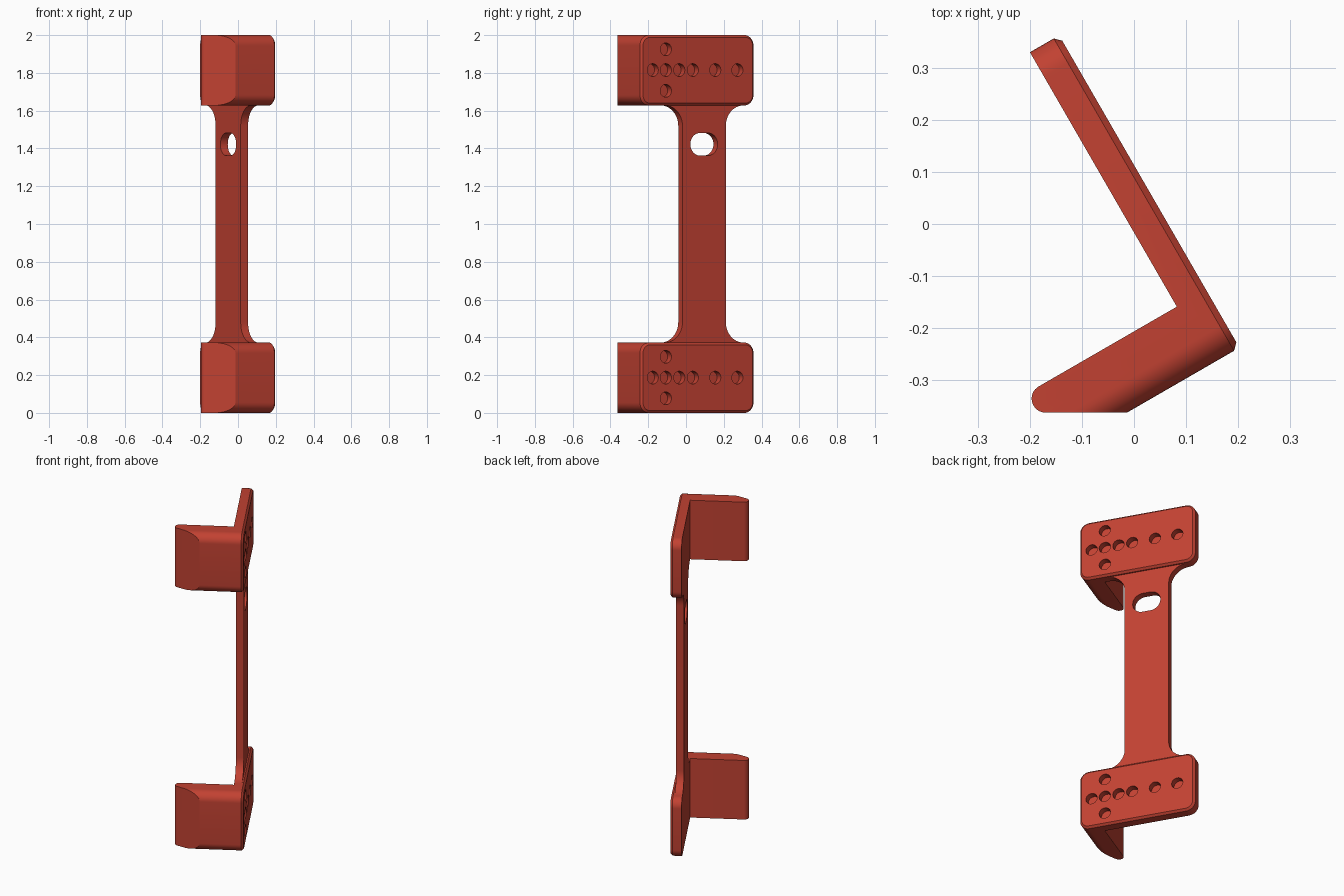
import bpy
import bmesh
from math import cos, sin, radians
from mathutils import Matrix

cube = bpy.data.objects.get("Cube")
if cube:
    bpy.data.objects.remove(cube, do_unlink=True)

red = bpy.data.materials.new("brick red")
red.use_nodes = True
red.diffuse_color = (0.54, 0.054, 0.032, 1)
red.node_tree.nodes["Principled BSDF"].inputs["Base Color"].default_value = red.diffuse_color

# Local frame: x runs along the plate, y goes inward through it, z is up
FRAME = Matrix.Translation((0.203, -0.238, 0)) @ Matrix.Rotation(radians(120), 4, 'Z')
LENGTH, HEIGHT, THICK = 0.694, 0.372, 0.065


def arc(cx, cy, r, start, end, steps=10):
    angles = [radians(start + (end - start) * i / steps) for i in range(steps + 1)]
    return [(cx + r * cos(a), cy + r * sin(a)) for a in angles]


def rounded_rect(x0, x1, z0, z1, r):
    return (arc(x1 - r, z1 - r, r, 0, 90) + arc(x0 + r, z1 - r, r, 90, 180)
            + arc(x0 + r, z0 + r, r, 180, 270) + arc(x1 - r, z0 + r, r, 270, 360))


def loft(bm, rings):
    """Skin matching rings of 3D points and cap both ends."""
    loops = [[bm.verts.new(p) for p in ring] for ring in rings]
    n = len(loops[0])
    for a, b in zip(loops, loops[1:]):
        for i in range(n):
            bm.faces.new((a[i], a[(i + 1) % n], b[(i + 1) % n], b[i]))
    bm.faces.new(loops[0][::-1])
    bm.faces.new(loops[-1])


def through(outline, y):
    return [(x, y, z) for x, z in outline]


def make(name, lofts):
    bm = bmesh.new()
    for rings in lofts:
        loft(bm, rings)
    bmesh.ops.remove_doubles(bm, verts=bm.verts, dist=0.00001)
    bmesh.ops.recalc_face_normals(bm, faces=bm.faces)
    mesh = bpy.data.meshes.new(name)
    bm.to_mesh(mesh)
    bm.free()
    mesh.materials.append(red)
    ob = bpy.data.objects.new(name, mesh)
    bpy.context.collection.objects.link(ob)
    ob.matrix_world = FRAME
    return ob


def activate(ob):
    bpy.ops.object.select_all(action='DESELECT')
    ob.select_set(True)
    bpy.context.view_layer.objects.active = ob


def cut(ob, cutter, operation):
    cutter.hide_render = True
    mod = ob.modifiers.new("cut", 'BOOLEAN')
    mod.object, mod.operation, mod.solver = cutter, operation, 'EXACT'
    activate(ob)
    bpy.ops.object.modifier_apply(modifier=mod.name)
    bpy.data.objects.remove(cutter, do_unlink=True)


def smooth(ob):
    activate(ob)
    bpy.ops.object.shade_smooth_by_angle(angle=radians(30))


# Bracket: rounded block with a chamfered outer face, trimmed to an L plan
R, C = 0.055, 0.012
full = rounded_rect(0, LENGTH, 0, HEIGHT, R)
inset = rounded_rect(C, LENGTH - C, C, HEIGHT - C, R - C)
lower = make("lower_bracket", [[through(inset, 0), through(full, C), through(full, 0.5)]])
plan = [(-0.05, -0.05), (0.75, -0.05), (0.75, THICK), (0.1286, THICK)]
plan += arc(0.1016, 0.372, 0.027, 0, 150, 16) + [(-0.05, 0.1635)]
trim = make("plan_cutter", [[[(x, y, z) for x, y in plan] for z in (-0.1, 0.5)]])
cut(lower, trim, 'INTERSECT')

# Blind holes: one row of six, plus one above and one below the second
mid = HEIGHT / 2 + 0.001
spots = [(x, mid) for x in (0.072, 0.152, 0.234, 0.317, 0.454, 0.589)]
spots += [(0.152, mid + 0.11), (0.152, mid - 0.11)]
holes = []
for x, z in spots:
    circle = arc(x, z, 0.034, 0, 360, 24)[:-1]
    holes.append([through(circle, -0.05), through(circle, 0.04)])
cut(lower, make("hole_cutter", holes), 'DIFFERENCE')
smooth(lower)

# Same bracket again at the top
upper = lower.copy()
upper.name = "upper_bracket"
bpy.context.collection.objects.link(upper)
upper.matrix_world = Matrix.Translation((0, 0, 2 - HEIGHT)) @ FRAME

# Stem: thinner strip flared at both ends, flush with the inner face
x0, x1, F = 0.265, 0.53, 0.108
z0, z1 = HEIGHT, 2 - HEIGHT
strip = (arc(x1 + F, z0 + F, F, 270, 180) + arc(x1 + F, z1 - F, F, 180, 90)
         + arc(x0 - F, z1 - F, F, 90, 0) + arc(x0 - F, z0 + F, F, 0, -90))
stem = make("stem", [[through(strip, 0.02), through(strip, THICK)]])
slot = rounded_rect(0.313, 0.48, 1.362, 1.482, 0.0595)
cut(stem, make("slot_cutter", [[through(slot, -0.1), through(slot, 0.2)]]), 'DIFFERENCE')
smooth(stem)
